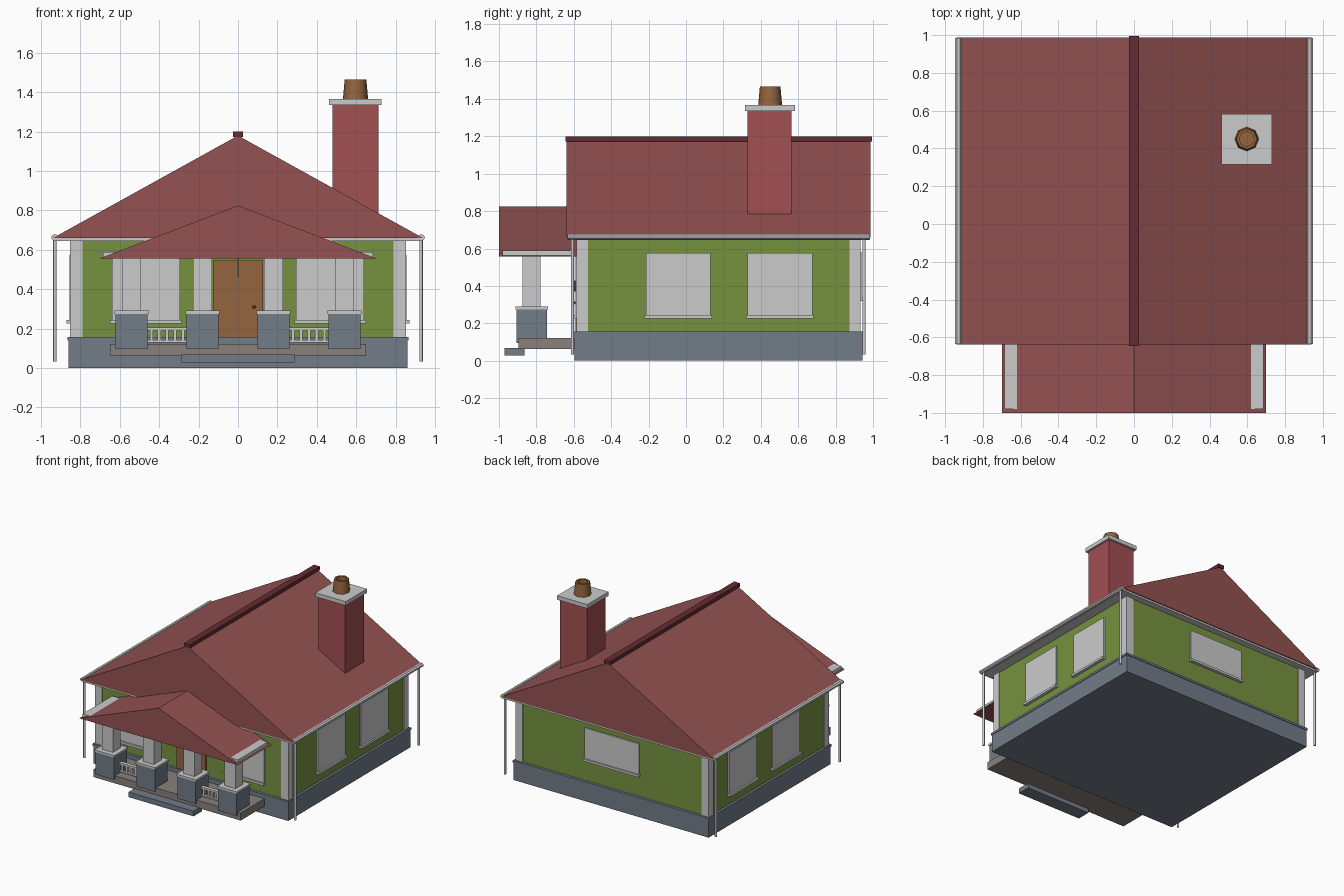
import bpy, bmesh, math

if "Cube" in bpy.data.objects:
    bpy.data.objects.remove(bpy.data.objects["Cube"])

def mat(name, r, g, b):
    m = bpy.data.materials.new(name)
    m.diffuse_color = (r, g, b, 1)
    m.use_nodes = True
    m.node_tree.nodes["Principled BSDF"].inputs["Base Color"].default_value = m.diffuse_color
    return m

RED = mat("roof_red", 0.30, 0.085, 0.085)
BRICK = mat("brick_red", 0.36, 0.08, 0.085)
DARK = mat("ridge_red", 0.13, 0.025, 0.033)
GREEN = mat("wall_green", 0.18, 0.29, 0.05)
STONE = mat("stone_blue_grey", 0.17, 0.20, 0.25)
DECK = mat("deck_grey", 0.25, 0.22, 0.20)
WOOD = mat("door_brown", 0.30, 0.13, 0.05)
BLACK = mat("lamp_dark", 0.04, 0.04, 0.05)

def finish(name, bm, m=None):
    bmesh.ops.recalc_face_normals(bm, faces=bm.faces)
    me = bpy.data.meshes.new(name)
    bm.to_mesh(me)
    bm.free()
    ob = bpy.data.objects.new(name, me)
    bpy.context.collection.objects.link(ob)
    if m:
        me.materials.append(m)
    return ob

def box(name, x, y, z, m=None):
    """Box from (min, max) pairs."""
    bm = bmesh.new()
    bmesh.ops.create_cube(bm, size=1)
    for v in bm.verts:
        v.co = [(a + b) / 2 + c * (b - a) for (a, b), c in zip((x, y, z), v.co)]
    return finish(name, bm, m)

def prism(name, pts, y0, y1, m=None):
    """Extrude an x-z outline along y."""
    bm = bmesh.new()
    f = bm.faces.new([bm.verts.new((x, y0, z)) for x, z in pts])
    r = bmesh.ops.extrude_face_region(bm, geom=[f])
    for v in r["geom"]:
        if isinstance(v, bmesh.types.BMVert):
            v.co.y = y1
    return finish(name, bm, m)

def lathe(name, profile, loc, n, m=None, smooth=True):
    """Spin an (r, z) profile about a vertical axis."""
    bm = bmesh.new()
    rings = [[bm.verts.new((loc[0] + r * math.cos(2 * math.pi * i / n),
                            loc[1] + r * math.sin(2 * math.pi * i / n), loc[2] + z))
              for i in range(n)] for r, z in profile]
    for a, b in zip(rings, rings[1:]):
        for i in range(n):
            bm.faces.new((a[i], a[(i + 1) % n], b[(i + 1) % n], b[i]))
    bm.faces.new(rings[0])
    bm.faces.new(rings[-1])
    ob = finish(name, bm, m)
    if smooth:
        bpy.context.view_layer.objects.active = ob
        ob.select_set(True)
        bpy.ops.object.shade_smooth_by_angle(angle=math.radians(46))
        ob.select_set(False)
    return ob

# house body
box("foundation", (-0.86, 0.86), (-0.595, 0.943), (0, 0.14), STONE)
box("foundation_cap", (-0.865, 0.865), (-0.60, 0.948), (0.14, 0.157), STONE)
box("walls", (-0.845, 0.845), (-0.578, 0.926), (0.15, 0.655), GREEN)
for s in (-1, 1):
    for y in ((-0.585, -0.525), (0.873, 0.933)):
        box("corner_post", sorted((s * 0.79, s * 0.853)), y, (0.157, 0.65))

# main roof
box("soffit", (-0.925, 0.925), (-0.63, 0.98), (0.645, 0.662))
prism("main_roof", [(-0.94, 0.66), (0.94, 0.66), (0, 1.18)], -0.638, 0.987, RED)
box("ridge_cap", (-0.026, 0.026), (-0.645, 0.995), (1.172, 1.2), DARK)

# gutters and downspouts
for s in (-1, 1):
    ring = [(s * 0.93 + 0.02 * math.cos(math.pi * (i + 0.5) / 4),
             0.662 + 0.016 * math.sin(math.pi * (i + 0.5) / 4)) for i in range(8)]
    prism("gutter", ring, -0.634, 0.985)
    for y in (-0.607, 0.952):
        lathe("downspout", [(0.009, 0), (0.009, 0.62)], (s * 0.93, y, 0.032), 8)

# chimney
box("chimney", (0.48, 0.714), (0.33, 0.565), (0.7, 1.34), BRICK)
box("chimney_cap", (0.463, 0.73), (0.315, 0.582), (1.335, 1.367))
lathe("chimney_pot", [(0.064, 0), (0.055, 0.10), (0.04, 0.10), (0.04, 0.02)],
      (0.597, 0.45, 1.365), 8, WOOD)

# windows: panel, sash rail and sill on a wall, axis 0 = front/back, 1 = sides
def window(name, axis, wall, sign, c, w, z0, z1):
    def part(suffix, half, out, z):
        a, d = (c - half, c + half), sorted((wall - sign * 0.01, wall + sign * out))
        box(name + suffix, *((a, d) if axis == 0 else (d, a)), z)
    part("_panel", w / 2, 0.012, (z0, z1))
    part("_sill", w / 2 + 0.008, 0.025, (z0 - 0.006, z0 + 0.012))

for s in (-1, 1):
    for c in (-0.042, 0.502):
        window("side_window", 1, s * 0.845, s, c, 0.346, 0.232, 0.577)
    window("front_window", 0, -0.578, -1, s * 0.468, 0.346, 0.232, 0.577)
window("back_window", 0, 0.926, 1, 0, 0.48, 0.325, 0.58)

# door
box("door", (-0.127, 0.127), (-0.592, -0.57), (0.157, 0.545), WOOD)
bm = bmesh.new()
bmesh.ops.create_icosphere(bm, subdivisions=2, radius=0.009)
bmesh.ops.translate(bm, verts=bm.verts, vec=(0.082, -0.6, 0.31))
finish("door_knob", bm, WOOD)

# porch floor, step and roof
box("porch_deck", (-0.65, 0.65), (-0.895, -0.59), (0.062, 0.122), DECK)
box("porch_step", (-0.287, 0.287), (-0.97, -0.863), (0.027, 0.068), STONE)
prism("porch_roof", [(-0.7, 0.557), (0.7, 0.557), (0, 0.825)], -1.0, -0.578, RED)
lathe("porch_pendant", [(0.004, 0), (0.004, 0.1)], (0, -0.82, 0.462), 6)

for s in (-1, 1):
    # porch gutter and wall lamp
    box("porch_gutter", sorted((s * 0.6, s * 0.686)), (-0.98, -0.605), (0.562, 0.588))
    lathe("wall_lamp", [(0.008, 0), (0.014, 0.045), (0.006, 0.06)],
          (s * 0.18, -0.59, 0.37), 8, BLACK)
    # columns on pedestals
    for x in (0.18, 0.541):
        def block(name, h, z, m=None):
            box(name, (s * x - h, s * x + h), (-0.825 - h, -0.825 + h), z, m)
        block("pedestal", 0.081, (0.095, 0.277), STONE)
        block("pedestal_cap", 0.087, (0.275, 0.291))
        block("column", 0.048, (0.29, 0.565))
    # railing
    span = sorted((s * 0.25, s * 0.47))
    box("top_rail", span, (-0.84, -0.81), (0.19, 0.206))
    box("bottom_rail", span, (-0.835, -0.815), (0.13, 0.143))
    for i in range(5):
        x = s * (0.28 + 0.04 * i)
        box("baluster", (x - 0.008, x + 0.008), (-0.833, -0.817), (0.14, 0.192))
